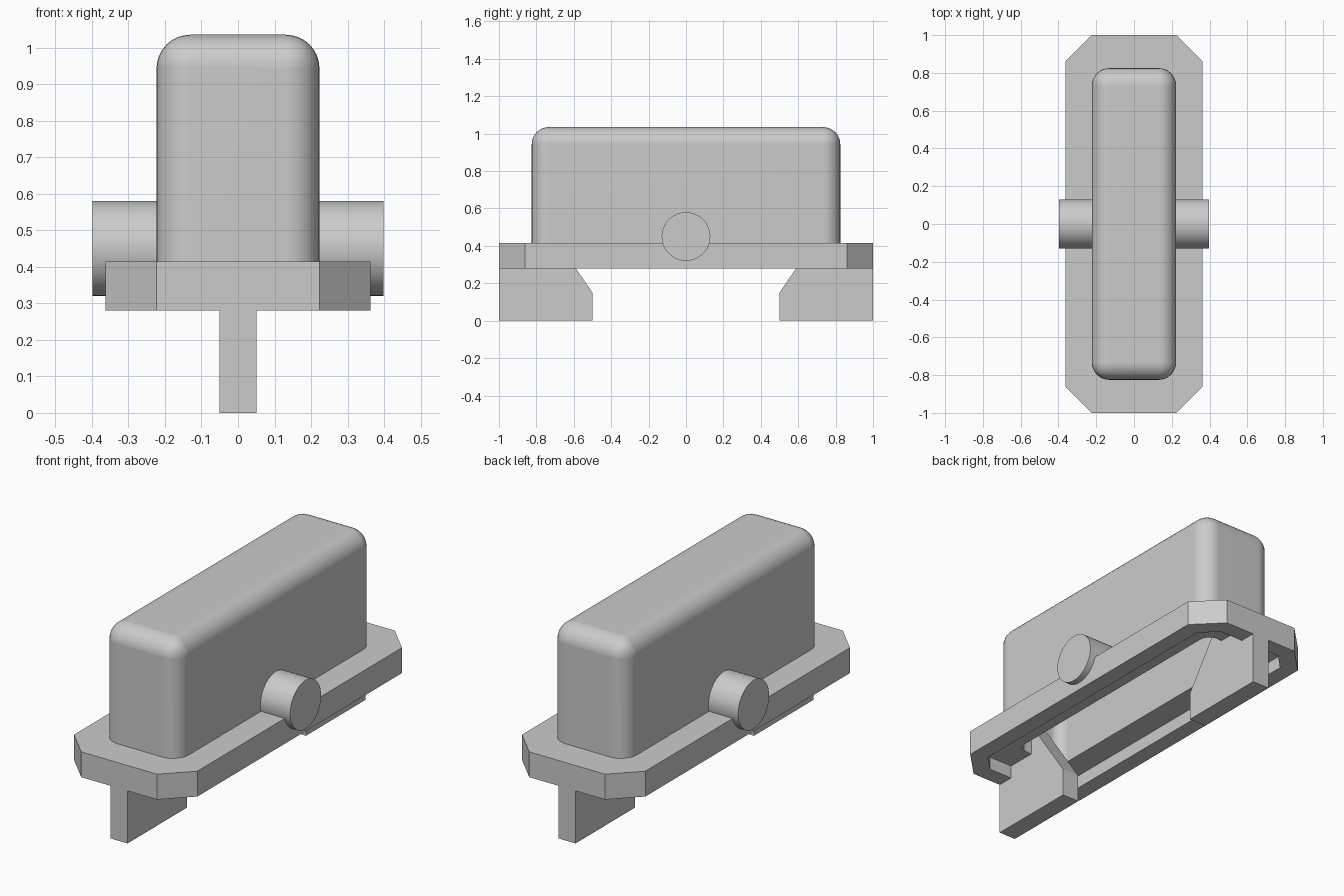
import bpy, bmesh, math
from mathutils import Matrix

cube = bpy.data.objects.get("Cube")
if cube:
    bpy.data.objects.remove(cube, do_unlink=True)

grey = bpy.data.materials.new("light grey")
grey.use_nodes = True
COLOUR = (0.6, 0.6, 0.6, 1)
grey.diffuse_color = COLOUR
grey.node_tree.nodes["Principled BSDF"].inputs["Base Color"].default_value = COLOUR


def make(name, bm):
    """Turn a bmesh into a grey object."""
    bmesh.ops.recalc_face_normals(bm, faces=bm.faces)
    mesh = bpy.data.meshes.new(name)
    bm.to_mesh(mesh)
    bm.free()
    mesh.materials.append(grey)
    obj = bpy.data.objects.new(name, mesh)
    bpy.context.collection.objects.link(obj)
    return obj


def prism(name, points, direction):
    """Extrude a flat outline along a direction."""
    bm = bmesh.new()
    face = bm.faces.new([bm.verts.new(p) for p in points])
    new = bmesh.ops.extrude_face_region(bm, geom=[face])["geom"]
    bmesh.ops.translate(bm, vec=direction,
                        verts=[v for v in new if isinstance(v, bmesh.types.BMVert)])
    return make(name, bm)


def octagon_plate(name, quarter, z0, z1):
    """Plate with clipped corners, from the two points of one corner."""
    half = quarter + [(-x, y) for x, y in reversed(quarter)]
    outline = half + [(-x, -y) for x, y in half]
    return prism(name, [(x, y, z0) for x, y in outline], (0, 0, z1 - z0))


def round_box(name, hx, hy, z0, z1, radius):
    """Box with rounded upright and top edges, flat underneath."""
    bm = bmesh.new()
    bmesh.ops.create_cube(bm, size=2)
    for v in bm.verts:
        v.co = (v.co.x * hx, v.co.y * hy, z1 if v.co.z > 0 else z0)
    edges = [e for e in bm.edges if max(v.co.z for v in e.verts) > z0 + 0.01]
    bmesh.ops.bevel(bm, geom=edges, offset=radius, segments=8,
                    profile=0.5, affect='EDGES')
    return make(name, bm)


def cut(obj, cutter):
    """Subtract the cutter and bake the result."""
    mod = obj.modifiers.new("cut", 'BOOLEAN')
    mod.operation, mod.solver, mod.object = 'DIFFERENCE', 'EXACT', cutter
    bpy.context.view_layer.update()
    graph = bpy.context.evaluated_depsgraph_get()
    mesh = bpy.data.meshes.new_from_object(obj.evaluated_get(graph))
    obj.modifiers.clear()
    obj.data = mesh


def smooth(obj):
    """Smooth curved faces, keeping flat faces flat."""
    bpy.ops.object.select_all(action='DESELECT')
    obj.select_set(True)
    bpy.context.view_layer.objects.active = obj
    bpy.ops.object.shade_smooth_by_angle(angle=math.radians(30))
    obj.modifiers.new("flat sides", 'WEIGHTED_NORMAL').keep_sharp = True


# Flange plate and tall hollow hood
flange = octagon_plate("flange", [(0.363, 0.86), (0.223, 1.0)], 0.28, 0.415)
hood = round_box("hood", 0.223, 0.825, 0.37, 1.035, 0.092)

# Inner cavity, and shallow recess following the flange outline
cavity = round_box("cavity_cutter", 0.14, 0.75, 0.1, 0.955, 0.06)
recess = octagon_plate("recess_cutter", [(0.275, 0.825), (0.19, 0.91)], 0.1, 0.35)
cut(hood, cavity)
cut(flange, cavity)
cut(flange, recess)

# Side pins, trimmed clear of the recess
pins = []
for side, sx in (("left", 1), ("right", -1)):
    bm = bmesh.new()
    bmesh.ops.create_cone(bm, cap_ends=True, segments=48, radius1=0.13, radius2=0.13,
                          depth=0.19,
                          matrix=Matrix.Translation((sx * 0.303, 0, 0.45))
                          @ Matrix.Rotation(math.pi / 2, 4, 'Y'))
    pin = make(side + "_pin", bm)
    cut(pin, recess)
    pins.append(pin)

for cutter in (cavity, recess):
    bpy.data.objects.remove(cutter, do_unlink=True)
for part in (flange, hood, *pins):
    smooth(part)

# Thin end fins reaching up into the hood
fin = [(1, 0), (0.5, 0), (0.5, 0.15), (0.76, 0.53), (0.79, 0.53),
       (0.79, 0.38), (0.95, 0.38), (1, 0.28)]
for end, sy in (("front", -1), ("back", 1)):
    prism(end + "_fin", [(-0.05, sy * y, z) for y, z in fin], (0.1, 0, 0))
